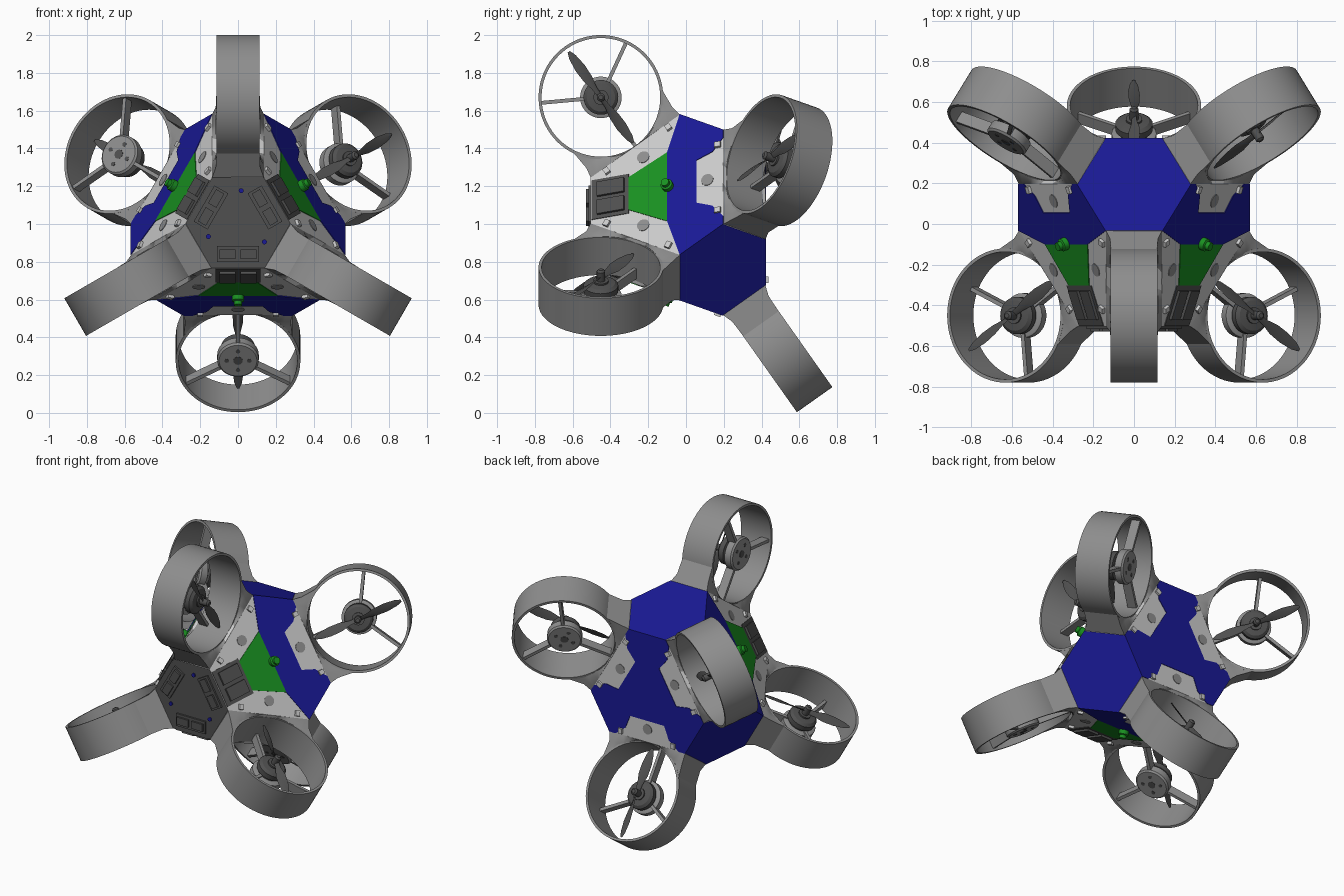
import bpy, bmesh
from math import sin, cos, pi, sqrt, radians
from itertools import permutations
from mathutils import Vector, Matrix

if "Cube" in bpy.data.objects:
    bpy.data.objects.remove(bpy.data.objects["Cube"])

C = Vector((0, 0.02, 1.005))            # body centre
R = 0.815                               # fan centre distance
F = [Vector((0, -1 / sqrt(3), sqrt(2 / 3)))]
F += [Matrix.Rotation(radians(a), 3, 'Y') @ F[0] for a in (120, 240)]
T, M1, M2 = 0.5, 0.301, 0.108           # body corner coordinates


def mat(name, *c):
    m = bpy.data.materials.new(name)
    m.diffuse_color = (*c, 1)
    m.use_nodes = True
    m.node_tree.nodes["Principled BSDF"].inputs["Base Color"].default_value = m.diffuse_color
    return m


BLUE = mat("blue", 0.01, 0.01, 0.30)
GREEN = mat("green", 0.01, 0.28, 0.015)
LIGHT = mat("light_grey", 0.62, 0.62, 0.62)
GREY = mat("mid_grey", 0.27, 0.27, 0.27)
DARK = mat("dark_grey", 0.08, 0.08, 0.08)


def mesh(name, bm, *mats):
    bmesh.ops.recalc_face_normals(bm, faces=bm.faces[:])
    me = bpy.data.meshes.new(name)
    bm.to_mesh(me)
    bm.free()
    for m in mats:
        me.materials.append(m)
    return me


def place(name, me, M):
    o = bpy.data.objects.new(name, me)
    bpy.context.collection.objects.link(o)
    o.matrix_world = M
    return o


def frame(x, z, origin):
    y = z.cross(x)
    return Matrix.Translation(origin) @ Matrix((x, y, z)).transposed().to_4x4()


def lathe(name, prof, m, seg=48, closed=False, at=(0, 0)):
    bm = bmesh.new()
    rings = [[bm.verts.new((at[0] + r * cos(2 * pi * i / seg), at[1] + r * sin(2 * pi * i / seg), z))
              for i in range(seg)] for r, z in prof]
    pairs = list(zip(rings, rings[1:])) + ([(rings[-1], rings[0])] if closed else [])
    for a, b in pairs:
        for i in range(seg):
            j = (i + 1) % seg
            bm.faces.new((a[i], a[j], b[j], b[i]))
    if not closed:
        bm.faces.new(rings[0])
        bm.faces.new(rings[-1])
    return mesh(name, bm, m)


def panel(name, pts, m, lo=-0.01, hi=0.004):
    bm = bmesh.new()
    f = bm.faces.new([bm.verts.new((x, y, lo)) for x, y in pts])
    top = bmesh.ops.extrude_face_region(bm, geom=[f])["geom"]
    for v in top:
        if isinstance(v, bmesh.types.BMVert):
            v.co.z = hi
    return mesh(name, bm, m)


def rect(x, y, w, h):
    return [(x - w / 2, y - h / 2), (x + w / 2, y - h / 2), (x + w / 2, y + h / 2), (x - w / 2, y + h / 2)]


def rot(p, a):
    a = radians(a)
    return (p[0] * cos(a) - p[1] * sin(a), p[0] * sin(a) + p[1] * cos(a))


# body: octahedron-like hull with tetrahedral symmetry
bm = bmesh.new()
for p in permutations((T, M1, M2)):
    for s in ((1, 1, 1), (1, -1, -1), (-1, 1, -1), (-1, -1, 1)):
        bm.verts.new(sum((F[i] * p[i] * s[i] for i in range(3)), Vector()))
bmesh.ops.convex_hull(bm, input=bm.verts[:])
bmesh.ops.dissolve_limit(bm, angle_limit=0.02, verts=bm.verts[:], edges=bm.edges[:])
bm.normal_update()
for f in bm.faces:
    d = [f.normal.dot(a) for a in F]
    if max(abs(v) for v in d) < 0.8 and d[0] * d[1] * d[2] > 0:
        f.material_index = 2 if min(d) > 0 else 1
place("body", mesh("body", bm, LIGHT, BLUE, DARK), Matrix.Translation(C))

# fan part meshes: local x points outward, z along the fan axis
duct = lathe("duct", [(0.314, -0.115), (0.33, -0.115), (0.33, 0.115), (0.314, 0.115)], GREY, 72, True)
hub = lathe("motor_base", [(0.1, -0.11), (0.11, -0.1), (0.11, -0.055), (0.1, -0.05)], GREY)
motor = lathe("motor", [(0.075, -0.05), (0.075, -0.035), (0.092, -0.03), (0.092, 0.005), (0.075, 0.02),
                        (0.04, 0.025), (0.04, 0.035), (0.022, 0.035), (0.022, 0.09), (0.012, 0.1)], DARK, 32)
bolts = [lathe("bolt_hole", [(r, -0.112), (r, -0.1)], DARK, 16, at=(x, y))
         for x, y, r in ((0, 0, 0.025), (0.06, 0, 0.012), (-0.06, 0, 0.012), (0, 0.06, 0.012), (0, -0.06, 0.012))]

bm = bmesh.new()
for a in (60, 180, 300):
    bmesh.ops.create_cube(bm, size=1, matrix=Matrix.Rotation(radians(a), 4, 'Z')
                          @ Matrix.Translation((0.2, 0, -0.07)) @ Matrix.Diagonal((0.24, 0.02, 0.06, 1)))
struts = mesh("struts", bm, GREY)

# twisted two-blade propeller
bm = bmesh.new()
for side in (1, -1):
    prev = None
    for r, c, tw in ((0.01, 0.03, 40), (0.06, 0.035, 38), (0.12, 0.06, 30), (0.19, 0.062, 22),
                     (0.26, 0.042, 16), (0.295, 0.015, 12)):
        row = []
        for k, h in ((-0.5, 0), (0, 0.004), (0.5, 0), (0, -0.004)):
            y, z = rot((k * c, h), tw)
            row.append(bm.verts.new((side * r, side * y, 0.055 + z)))
        if prev:
            for i in range(4):
                bm.faces.new((prev[i], prev[(i + 1) % 4], row[(i + 1) % 4], row[i]))
        else:
            bm.faces.new(row)
        prev = row
    bm.faces.new(prev)
prop = mesh("propeller", bm, DARK)

# neck: fills between the body's rectangular cap and the round duct
bm = bmesh.new()
prev = None
N = 16
for i in range(N + 1):
    t = -1 + 2 * i / N
    w, wm = 0.289 * t, 0.279 * t
    top = -sqrt(0.322 ** 2 - w * w)
    mid = min(-0.26, top)
    row = [bm.verts.new(c) for c in ((T - R - 0.03, w, -0.135), (T - R, w, -0.137), (mid, wm, -0.118),
                                     (top, w, -0.113), (top, w, 0.113), (mid, wm, 0.118),
                                     (T - R, w, 0.137), (T - R - 0.03, w, 0.135))]
    if prev:
        for k in range(8):
            bm.faces.new((prev[k], prev[(k + 1) % 8], row[(k + 1) % 8], row[k]))
    else:
        bm.faces.new(row)
    prev = row
bm.faces.new(prev)
neck = mesh("fan_neck", bm, GREY)

# six fans
for i in range(3):
    a, b = F[(i + 1) % 3], F[(i + 2) % 3]
    for tag, d, ax in (("front", F[i], (a - b) * (1, -1, 1)[i]), ("back", -F[i], (a + b) * (-1, -1, 1)[i])):
        M = frame(d, ax.normalized(), C + d * R)
        for part in [duct, hub, motor, struts, prop, neck] + bolts:
            place(f"{tag}_{part.name}_{i}", part, M)

# panels on the large faces: local x points to one corner fan, z outward
A, B, E = (0.33, 0.289), (0.086, 0.43), (-0.415, 0.14)
notch = [(0.33, -0.24), (0.27, -0.165), (0.18, -0.13), (0.18, 0.13), (0.27, 0.165), (0.33, 0.24)]
mir = lambda p: (p[0], -p[1])
side_blue = panel("side_panel", [(0.015, -0.21), mir(B), mir(A)] + notch + [A, B, (0.015, 0.21)], BLUE)
back_blue = panel("back_panel", [rot(p, a) for a in (0, 120, 240) for p in [mir(A)] + notch + [A]], BLUE)
side_green = panel("green_panel", [(-0.2, -0.1), (0.015, -0.21), (0.015, 0.21), (-0.2, 0.1)], GREEN)
side_dark = panel("connector_plate", rect(-0.305, 0, 0.21, 0.24), DARK)
conn = [panel("connector", rect(-0.3, y, 0.15, 0.085), DARK, 0, 0.018) for y in (-0.055, 0.055)]
knob = lathe("green_knob", [(0.032, 0), (0.032, 0.03), (0.022, 0.035), (0.022, 0.055)], GREEN, 24, at=(0.02, 0))
hole = [lathe("flange_hole", [(0.034, -0.01), (0.034, 0.003)], GREY, 24, at=rot((0.24, 0), a)) for a in (0, 120, 240)]
clip = [panel("flange_clip", [rot(p, a) for p in rect(0.3, y, 0.035, 0.03)], LIGHT, 0, 0.016)
        for a in (0, 120, 240) for y in (-0.2, 0.2)]

tot = F[0] + F[1] + F[2]
for k in range(4):
    n = -tot.normalized() if k == 3 else (tot - 2 * F[k]).normalized()
    d = -F[k % 3]
    M = frame((d - n * n.dot(d)).normalized(), n, C + n * ((T + M1 - M2) / sqrt(3)))
    parts = [back_blue] if k == 3 else [side_blue, side_green, side_dark, knob] + conn
    for part in parts + hole + clip:
        place(f"{part.name}_{k}", part, M)

# front bay: three electronics blocks and small blue screws
n = tot.normalized()
board = panel("bay_board", rect(0.165, 0, 0.085, 0.22), DARK, 0, 0.012)
chips = [panel("bay_block", rect(0.165, y, 0.05, 0.085), DARK, 0, 0.024) for y in (-0.055, 0.055)]
screw = lathe("bay_screw", [(0.013, 0), (0.013, 0.008)], BLUE, 16, at=(0.1, 0.14))
for k in range(3):
    d = -F[k]
    M = frame((d - n * n.dot(d)).normalized(), n, C + n * ((T + M1 + M2) / sqrt(3)))
    for part in [board, screw] + chips:
        place(f"{part.name}_{k}", part, M)

bpy.ops.object.select_all(action='SELECT')
bpy.context.view_layer.objects.active = bpy.context.selected_objects[0]
bpy.ops.object.shade_smooth_by_angle(angle=radians(30))
